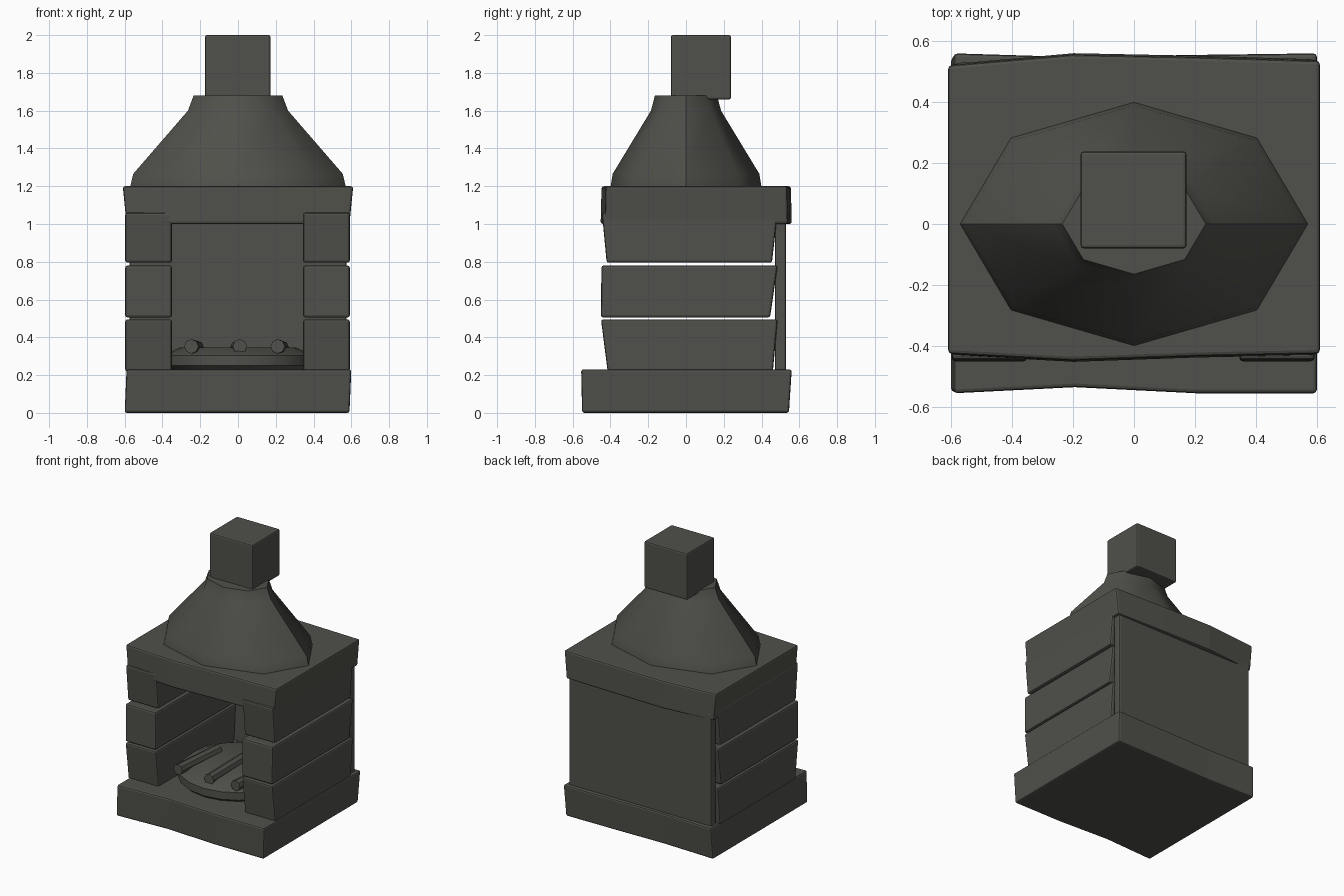
import bpy, math

if "Cube" in bpy.data.objects:
    bpy.data.objects.remove(bpy.data.objects["Cube"])

stone = bpy.data.materials.new("dark_stone")
stone.diffuse_color = (0.08, 0.08, 0.07, 1)
stone.use_nodes = True
stone.node_tree.nodes["Principled BSDF"].inputs["Base Color"].default_value = stone.diffuse_color


def make(name, verts, faces, bevel=0.0, smooth=None):
    me = bpy.data.meshes.new(name)
    me.from_pydata(verts, [], faces)
    me.materials.append(stone)
    ob = bpy.data.objects.new(name, me)
    bpy.context.collection.objects.link(ob)
    if bevel:
        m = ob.modifiers.new("worn_edges", 'BEVEL')
        m.width, m.segments, m.limit_method = bevel, 2, 'ANGLE'
        m.angle_limit = math.radians(40)
    if smooth:
        bpy.context.view_layer.objects.active = ob
        ob.select_set(True)
        bpy.ops.object.shade_smooth_by_angle(angle=math.radians(smooth))
        ob.select_set(False)
    return ob


def block(name, bottom, top, front=(0, 0), back=(0, 0), bevel=0.012):
    """Rough block: bottom and top are (x0, x1, y0, y1, z);
    front and back are y offsets at even stations along x."""
    n = len(front)
    verts, faces = [], []
    for i in range(n):
        t = i / (n - 1)
        for (x0, x1, y0, y1, z), side in ((bottom, 0), (bottom, 1), (top, 1), (top, 0)):
            y = y1 + back[i] if side else y0 + front[i]
            verts.append((x0 + (x1 - x0) * t, y, z))
    for i in range(n - 1):
        a, b = 4 * i, 4 * i + 4
        for k in range(4):
            j = (k + 1) % 4
            faces.append((a + k, a + j, b + j, b + k))
    faces.append((3, 2, 1, 0))
    e = 4 * (n - 1)
    faces.append((e, e + 1, e + 2, e + 3))
    return make(name, verts, faces, bevel)


def lathe(name, profile, sides, sy=1.0, smooth=30):
    """Closed turned shape from (radius, z) pairs."""
    verts = [(r * math.cos(2 * math.pi * k / sides), sy * r * math.sin(2 * math.pi * k / sides), z)
             for r, z in profile for k in range(sides)]
    faces = [(i * sides + k, i * sides + (k + 1) % sides,
              (i + 1) * sides + (k + 1) % sides, (i + 1) * sides + k)
             for i in range(len(profile) - 1) for k in range(sides)]
    faces.append(tuple(reversed(range(sides))))
    faces.append(tuple(range((len(profile) - 1) * sides, len(profile) * sides)))
    return make(name, verts, faces, 0, smooth)


# Hearth base and top slab
block("hearth_base", (-.60, .59, -.55, .545, 0), (-.59, .60, -.555, .56, .23),
      (0, .02, 0, 0), (0, -.012, -.005, 0))
block("top_slab", (-.59, .59, -.43, .54, 1.0), (-.61, .61, -.425, .535, 1.2),
      (0, -.022, -.008, 0), (-.015, .02, .012, 0))

# Side walls: three rough courses on each side
courses = [  # z0, z1, front y bottom/top, back y bottom/top
    (.22, .495, -.415, -.45, .46, .485),
    (.505, .78, -.45, -.448, .445, .485),
    (.795, 1.06, -.42, -.445, .455, .485),
]
for side, x0, x1 in (("left", -.597, -.35), ("right", .345, .592)):
    for i, (z0, z1, fb, ft, bb, bt) in enumerate(courses):
        block(f"{side}_wall_course_{i + 1}", (x0, x1, fb, bb, z0), (x0, x1, ft, bt, z1))

# Back wall
block("back_wall", (-.575, .575, .47, .53, .2), (-.575, .575, .47, .53, 1.05))

# Fire bed with logs
lathe("fire_bed", [(.37, .225), (.40, .25), (.40, .305), (.31, .345)], 20)
for i, (x, z, y) in enumerate(((-.247, .352, -.34), (.01, .352, -.35), (.21, .352, -.33))):
    log = lathe(f"log_{i + 1}", [(.038, 0), (.038, .42)], 8)
    log.rotation_euler = (math.radians(-91), 0, math.radians((-4, 2, -3)[i]))
    log.location = (x, y, z)

# Eight-sided smoke hood and chimney
lathe("smoke_hood", [(.572, 1.19), (.555, 1.265), (.265, 1.6), (.235, 1.68)], 8, .7, 46)
block("chimney", (-.175, .172, -.08, .238, 1.66), (-.175, .172, -.08, .238, 2.0), bevel=.01)
